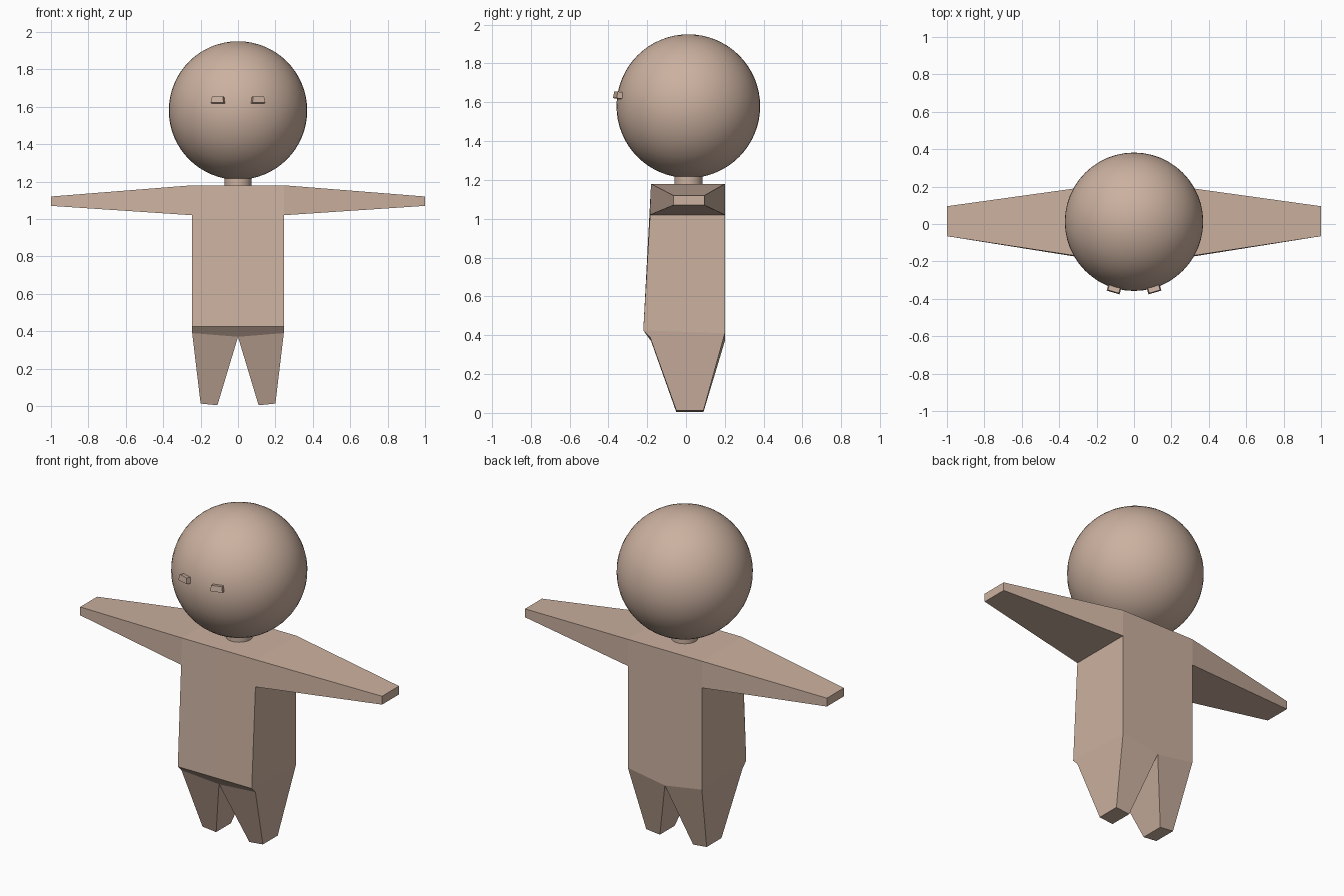
import bpy, bmesh, math
from mathutils import Matrix, Vector

if "Cube" in bpy.data.objects:
    bpy.data.objects.remove(bpy.data.objects["Cube"])

skin = bpy.data.materials.new("skin")
skin.diffuse_color = (0.60, 0.44, 0.35, 1)
skin.use_nodes = True
skin.node_tree.nodes["Principled BSDF"].inputs["Base Color"].default_value = skin.diffuse_color


def finish(bm, name, smooth=False):
    """Turn a bmesh into a named object with the skin colour."""
    bmesh.ops.recalc_face_normals(bm, faces=bm.faces)
    me = bpy.data.meshes.new(name)
    bm.to_mesh(me)
    bm.free()
    me.materials.append(skin)
    ob = bpy.data.objects.new(name, me)
    bpy.context.collection.objects.link(ob)
    if smooth:
        bpy.context.view_layer.objects.active = ob
        ob.select_set(True)
        bpy.ops.object.shade_smooth_by_angle(angle=math.radians(40))
        ob.select_set(False)
    return ob


# Body: right half as named corners, (front, back) pairs, then mirrored
pairs = {
    "neck": ((0, -.18, 1.18), (0, .20, 1.18)),
    "shoulder": ((.245, -.18, 1.18), (.245, .20, 1.18)),
    "hand_top": ((1, -.065, 1.12), (1, .095, 1.12)),
    "hand_low": ((1, -.065, 1.07), (1, .095, 1.07)),
    "armpit": ((.245, -.185, 1.02), (.245, .20, 1.02)),
    "hip": ((.245, -.22, .425), (.245, .20, .41)),
    "foot_out": ((.20, -.05, .013), (.20, .09, .013)),
    "foot_in": ((.11, -.05, .004), (.11, .09, .004)),
    "crotch": ((0, -.18, .37), (0, .20, .37)),
}
bm = bmesh.new()
F = {k: bm.verts.new(p[0]) for k, p in pairs.items()}
B = {k: bm.verts.new(p[1]) for k, p in pairs.items()}
belly = bm.verts.new((0, -.22, .425))
thigh = bm.verts.new((.245, -.185, .39))

# Strips joining front to back around the outline
outline = list(pairs)
for a, b in zip(outline, outline[1:]):
    if (a, b) == ("hip", "foot_out"):
        bm.faces.new((F["hip"], thigh, F["foot_out"], B["foot_out"], B["hip"]))
    else:
        bm.faces.new((F[a], F[b], B[b], B[a]))
# Arm, chest and leg faces on the front and the back
for S in (F, B):
    bm.faces.new([S[k] for k in ("shoulder", "hand_top", "hand_low", "armpit")])
bm.faces.new((F["neck"], F["shoulder"], F["armpit"], F["hip"], belly))
bm.faces.new((belly, F["hip"], thigh, F["crotch"]))
bm.faces.new((thigh, F["foot_out"], F["foot_in"], F["crotch"]))
bm.faces.new([B[k] for k in ("neck", "shoulder", "armpit", "hip", "crotch")])
bm.faces.new([B[k] for k in ("hip", "foot_out", "foot_in", "crotch")])
body = finish(bm, "body")
body.modifiers.new("mirror", "MIRROR").use_axis[0] = True

# Head
center, radius = Vector((0, .012, 1.58)), .37
bm = bmesh.new()
bmesh.ops.create_uvsphere(bm, u_segments=48, v_segments=32, radius=radius,
                          matrix=Matrix.Translation(center))
finish(bm, "head", True)

# Neck
bm = bmesh.new()
bmesh.ops.create_cone(bm, cap_ends=True, segments=32, radius1=.072, radius2=.072,
                      depth=.08, matrix=Matrix.Translation((0, .012, 1.21)))
finish(bm, "neck", True)

# Eyes: small blocks, narrower at the top, standing out along the head's surface
for side, name in ((-1, "left_eye"), (1, "right_eye")):
    bm = bmesh.new()
    bmesh.ops.create_cube(bm, size=1)
    for v in bm.verts:
        width = .060 if v.co.z > 0 else .072
        v.co = Vector((v.co.x * width, v.co.y * .05 - .371, v.co.z * .034))
    turn = Matrix.Rotation(side * math.radians(16.5), 4, "Z") @ \
        Matrix.Rotation(math.radians(-8.5), 4, "X")
    bm.transform(Matrix.Translation(center) @ turn)
    finish(bm, name)
